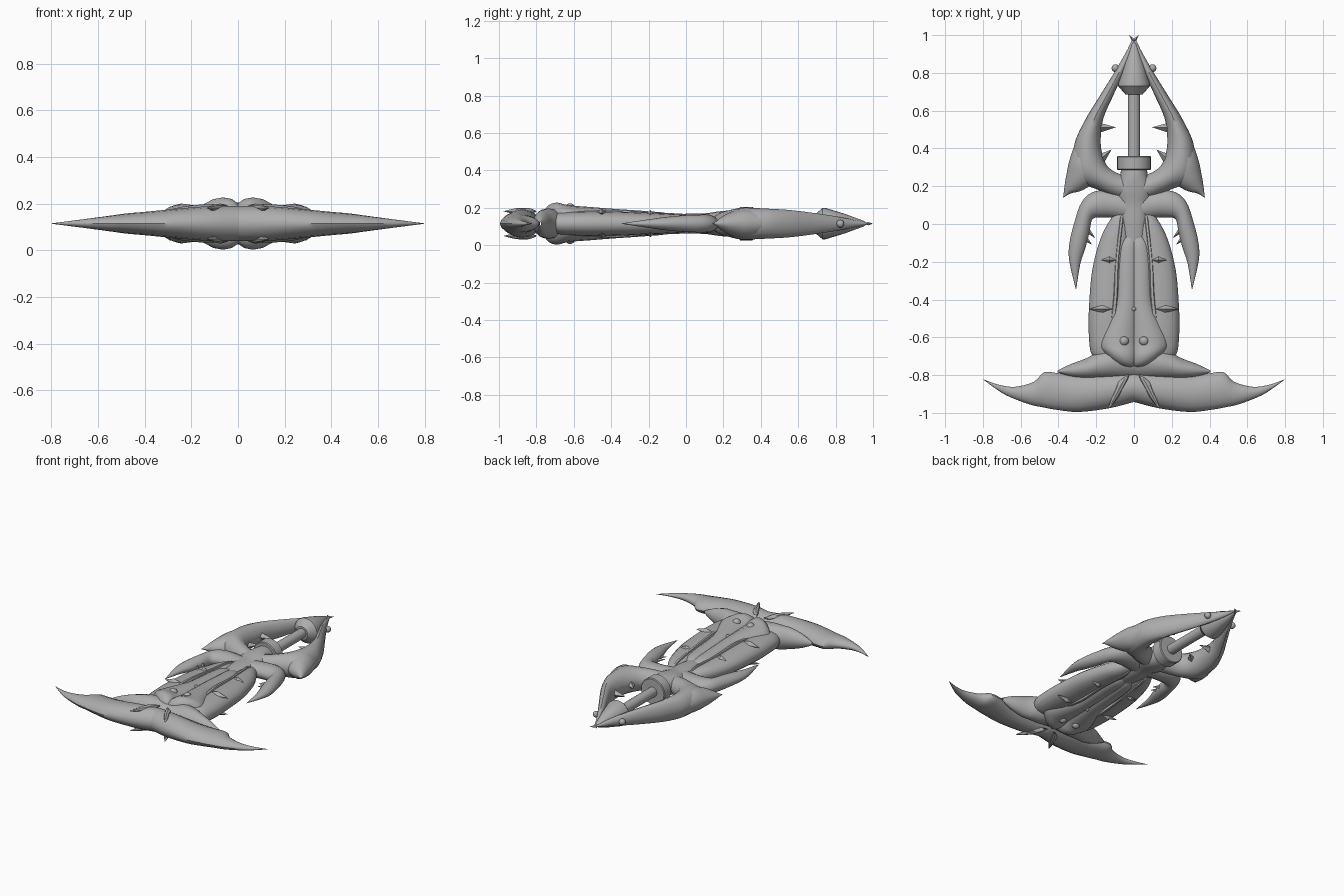
import bpy, bmesh, math
from mathutils import Vector, Matrix

if "Cube" in bpy.data.objects:
    bpy.data.objects.remove(bpy.data.objects["Cube"])

ZC = 0.115  # height of the symmetry plane
mat = bpy.data.materials.new("hull_grey")
mat.diffuse_color = (0.42, 0.42, 0.42, 1)
mat.use_nodes = True
mat.node_tree.nodes["Principled BSDF"].inputs["Base Color"].default_value = mat.diffuse_color


def finish(name, bm, mx=True, mz=False, angle=40):
    """Turn a bmesh into a smooth object, mirrored left/right and top/bottom."""
    bmesh.ops.remove_doubles(bm, verts=bm.verts, dist=0.0004)
    bmesh.ops.recalc_face_normals(bm, faces=bm.faces)
    me = bpy.data.meshes.new(name)
    bm.to_mesh(me)
    bm.free()
    me.materials.append(mat)
    ob = bpy.data.objects.new(name, me)
    ob.location.z = ZC
    bpy.context.collection.objects.link(ob)
    if mx or mz:
        m = ob.modifiers.new("mirror", 'MIRROR')
        m.use_axis = (mx, False, mz)
        m.use_mirror_merge = False
    bpy.ops.object.select_all(action='DESELECT')
    ob.select_set(True)
    bpy.context.view_layer.objects.active = ob
    bpy.ops.object.shade_smooth_by_angle(angle=math.radians(angle))
    return ob


def spline(rows, sub):
    """Catmull-Rom through station rows."""
    out = []
    n = len(rows)
    for i in range(n - 1):
        p = [rows[max(0, min(n - 1, i + k))] for k in (-1, 0, 1, 2)]
        for s in range(sub):
            t = s / sub
            out.append([0.5 * (2 * b + (c - a) * t + (2 * a - 5 * b + 4 * c - d) * t * t
                               + (3 * b - a - 3 * c + d) * t ** 3) for a, b, c, d in zip(*p)])
    out.append(list(rows[-1]))
    return out


def loft(name, rows, power=1.15, sub=4, n=16, z=0.0, mz=False, mx=True):
    """Stations (ax, ay, bx, by, half height): lens sections between two edges."""
    bm = bmesh.new()
    rings = []
    for ax, ay, bx, by, h in spline(rows, sub):
        ring = []
        for k in range(n):
            a = 2 * math.pi * k / n
            t, s = (1 - math.cos(a)) / 2, math.sin(a)
            zz = math.copysign(abs(s) ** power, s) * max(h, 0)
            ring.append(bm.verts.new((ax + (bx - ax) * t, ay + (by - ay) * t, z + zz)))
        rings.append(ring)
    for r, q in zip(rings, rings[1:]):
        for k in range(n):
            bm.faces.new((r[k], r[(k + 1) % n], q[(k + 1) % n], q[k]))
    return finish(name, bm, mx, mz)


def lathe(name, prof, n=24):
    """Revolve (y, radius) points about the long axis."""
    bm = bmesh.new()
    rings = [[bm.verts.new((r * math.cos(2 * math.pi * k / n), y, r * math.sin(2 * math.pi * k / n)))
              for k in range(n)] for y, r in prof]
    for r, q in zip(rings, rings[1:]):
        for k in range(n):
            bm.faces.new((r[k], r[(k + 1) % n], q[(k + 1) % n], q[k]))
    return finish(name, bm, False)


def spike(name, base, tip, r, mz=False):
    """Four-sided thorn from base to tip, with a short tail behind the base."""
    b, t = Vector(base), Vector(tip)
    d = (t - b).normalized()
    s = d.cross(Vector((0, 0, 1))).normalized() * r
    u = Vector((0, 0, r))
    bm = bmesh.new()
    ring = [bm.verts.new(b + o) for o in (s, u, -s, -u)]
    for end in (t, b - d * (t - b).length * 0.8):
        e = bm.verts.new(end)
        for k in range(4):
            bm.faces.new((ring[k], ring[(k + 1) % 4], e))
    return finish(name, bm, True, mz, 20)


def ball(name, c, r, mz):
    bm = bmesh.new()
    bmesh.ops.create_uvsphere(bm, u_segments=12, v_segments=8, radius=r,
                              matrix=Matrix.Translation(c))
    return finish(name, bm, True, mz)


# Crescent wing at the front
loft("crescent_wing", [
    (0, -.78, 0, -.942, .075), (.13, -.79, .13, -.975, .074), (.3, -.80, .29, -.995, .06),
    (.40, -.79, .40, -.985, .05), (.475, -.785, .485, -.97, .043), (.53, -.835, .56, -.953, .034),
    (.63, -.862, .67, -.91, .02), (.72, -.85, .735, -.87, .01), (.797, -.822, .798, -.824, .001)])
# Shoulder fin behind the wing
loft("shoulder_fin", [
    (0, -.62, 0, -.82, .07), (.12, -.65, .12, -.82, .082), (.19, -.675, .19, -.82, .078),
    (.25, -.71, .25, -.82, .07), (.33, -.74, .33, -.81, .046), (.405, -.775, .405, -.785, .01)])
# Small fangs lying on the wing
loft("wing_fang", [(.025, -.80, .05, -.81, .005), (.045, -.85, .085, -.84, .018),
                   (.085, -.92, .11, -.90, .016), (.13, -.975, .135, -.97, .001)],
     z=.066, mz=True, n=8)

# Rounded side pods of the body
loft("side_pod", [
    (.10, -.76, .13, -.76, .01), (.03, -.70, .22, -.70, .055), (.02, -.57, .24, -.57, .066),
    (.02, -.42, .237, -.42, .066), (.02, -.25, .222, -.25, .06), (.02, -.10, .185, -.10, .053),
    (.02, 0, .14, 0, .045), (.02, .12, .06, .12, .015)], power=.9)
# Twin armour lobes along the back, with a groove between
loft("back_armour", [
    (-.005, -.772, .05, -.772, .02), (-.02, -.75, .10, -.74, .088), (-.03, -.70, .155, -.69, .112),
    (-.03, -.62, .19, -.63, .098), (-.03, -.5, .14, -.5, .088), (-.03, -.4, .108, -.4, .08),
    (-.03, -.2, .098, -.2, .066), (-.025, -.1, .08, -.1, .055), (-.005, -.03, .03, -.03, .02)],
    power=.8, sub=5)
# Raised edge rail following the armour
loft("edge_rail", [(.085, -.52, .14, -.52, .07), (.075, -.38, .12, -.38, .078),
                   (.07, -.2, .11, -.2, .064), (.05, 0, .085, .02, .052),
                   (.05, .06, .07, .06, .01)], n=10)
# Neck joining body to the rear claws
loft("neck", [(-.06, -.16, .06, -.16, .04), (-.075, 0, .075, 0, .053), (-.08, .1, .08, .1, .055),
              (-.10, .18, .10, .18, .066), (-.075, .25, .075, .25, .07),
              (-.065, .32, .065, .32, .06)], power=.9, mx=False)

# Large pincers enclosing the emitter
loft("large_pincer", [
    (.0, .25, .0, .12, .05), (.07, .262, .09, .14, .06), (.14, .305, .20, .185, .075),
    (.17, .38, .31, .24, .085), (.176, .46, .318, .41, .08), (.162, .56, .262, .545, .073),
    (.11, .68, .185, .672, .058), (.055, .80, .112, .79, .04), (.012, .91, .045, .905, .018),
    (-.004, .975, .012, .972, .004)], sub=5)
# Swept barb on the outside of each large pincer
loft("pincer_barb", [
    (.18, .44, .285, .50, .04), (.17, .33, .338, .35, .078), (.19, .24, .358, .26, .066),
    (.27, .18, .368, .20, .036), (.335, .162, .372, .165, .013), (.373, .14, .375, .142, .001)])
# Smaller swept-back claws
loft("small_claw", [
    (0, .16, 0, 0, .045), (.09, .17, .09, .03, .05), (.2, .175, .17, .035, .05),
    (.275, .12, .22, .025, .047), (.318, 0, .236, -.045, .043), (.343, -.11, .258, -.13, .034),
    (.342, -.2, .284, -.21, .022), (.308, -.345, .306, -.345, .001)])

# Collar, rod and emitter head
lathe("collar", [(.285, 0), (.285, .085), (.29, .09), (.355, .09), (.36, .085), (.36, 0)])
lathe("rod", [(.30, .033), (.72, .033)])
lathe("emitter_head", [(.685, 0), (.685, .045), (.73, .084), (.745, .084), (.85, .052),
                       (.95, .015), (.97, 0)])
# Crossing prongs at the far tip
spike("tip_prong", (.005, .975, 0), (.026, 1.0, 0), .009)
ball("pincer_stud", (.098, .825, 0), .021, False)

# Thorns inside the pincers and claws
for i, (b, t) in enumerate([((.175, .51, 0), (.095, .512, 0)), ((.17, .35, 0), (.118, .395, 0)),
                            ((.25, -.03, 0), (.205, -.075, 0)), ((.265, -.07, 0), (.222, -.11, 0))]):
    spike("inner_thorn_%d" % i, b, t, .024 if i < 2 else .016)
# Thorns on both faces of the body
for i, (x, y, z, l) in enumerate([(.13, -.19, .052, .045), (.165, -.45, .06, .075)]):
    spike("body_thorn_%d" % i, (x, y, z), (x + l, y, z - .005), .021, True)
# Round studs and central bead on the back armour
ball("eye_stud", (.053, -.62, .082), .027, True)
ball("centre_bead", (0, -.45, .07), .012, True)
